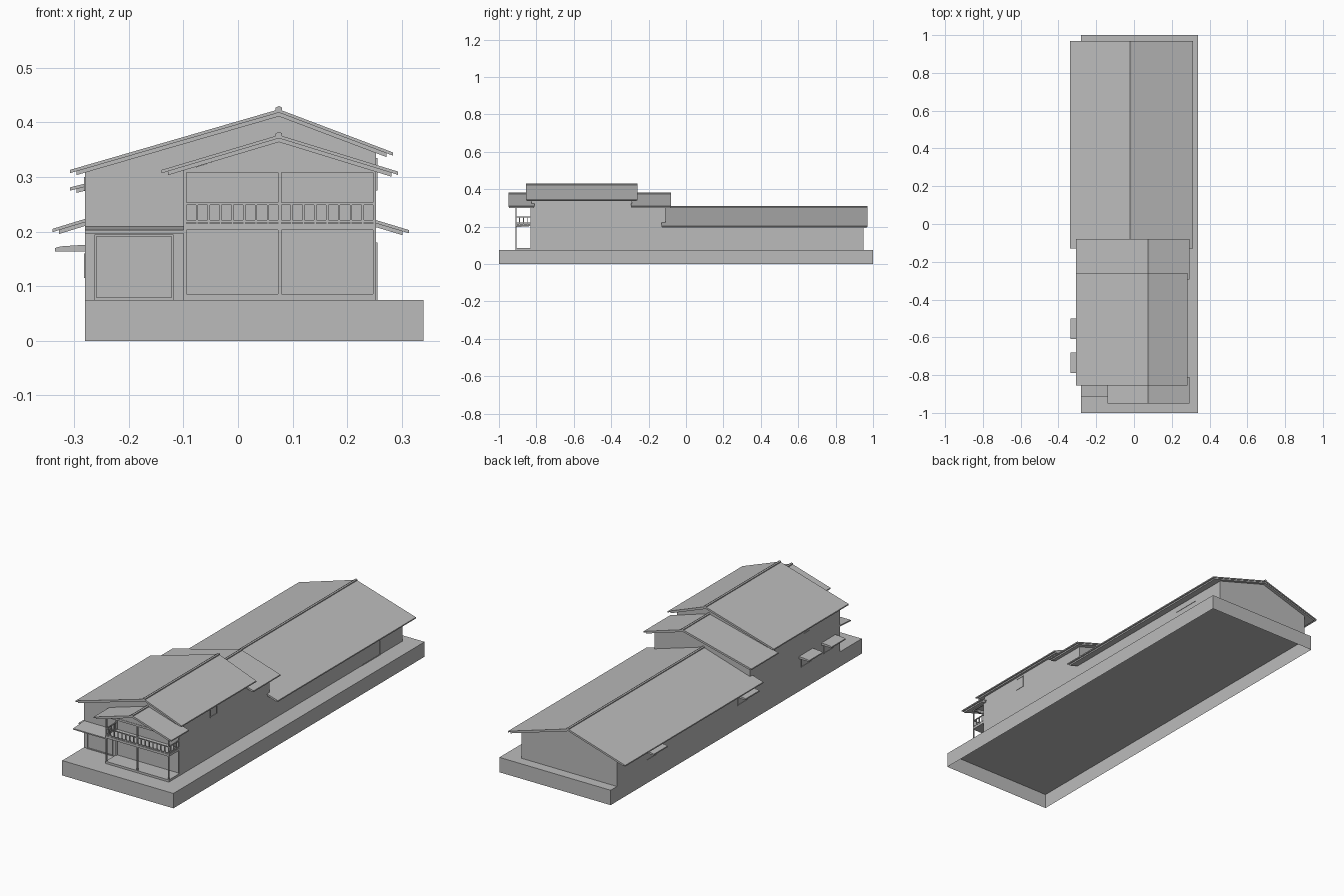
import bpy, bmesh

if "Cube" in bpy.data.objects:
    bpy.data.objects.remove(bpy.data.objects["Cube"])

grey = bpy.data.materials.new("plain_grey")
grey.use_nodes = True
colour = (0.5, 0.5, 0.5, 1)
grey.diffuse_color = colour
grey.node_tree.nodes["Principled BSDF"].inputs["Base Color"].default_value = colour


def finish(name, bm):
    bmesh.ops.recalc_face_normals(bm, faces=bm.faces)
    mesh = bpy.data.meshes.new(name)
    bm.to_mesh(mesh)
    bm.free()
    mesh.materials.append(grey)
    obj = bpy.data.objects.new(name, mesh)
    bpy.context.collection.objects.link(obj)
    return obj


def prism(name, profile, y0, y1):
    """Extrude an x-z profile along y."""
    bm = bmesh.new()
    face = bm.faces.new([bm.verts.new((x, y0, z)) for x, z in profile])
    new = bmesh.ops.extrude_face_region(bm, geom=[face])["geom"]
    verts = [g for g in new if isinstance(g, bmesh.types.BMVert)]
    bmesh.ops.translate(bm, verts=verts, vec=(0, y1 - y0, 0))
    return finish(name, bm)


def box(name, x0, x1, y0, y1, z0, z1):
    return prism(name, [(x0, z0), (x1, z0), (x1, z1), (x0, z1)], y0, y1)


def frame(name, x0, x1, y0, y1, z0, z1, w, along_x):
    """Thin rectangular border on a wall that runs along x or y."""
    box(name + "_sill", x0, x1, y0, y1, z0, z0 + w)
    box(name + "_head", x0, x1, y0, y1, z1 - w, z1)
    if along_x:
        box(name + "_left", x0, x0 + w, y0, y1, z0, z1)
        box(name + "_right", x1 - w, x1, y0, y1, z0, z1)
    else:
        box(name + "_front", x0, x1, y0, y0 + w, z0, z1)
        box(name + "_back", x0, x1, y1 - w, y1, z0, z1)


def gable_roof(name, left, ridge, right, y0, y1):
    """Top sheet, shorter under layer and ridge cap."""
    def layer(label, inset, drop, thick, gap):
        pts = []
        for (x, z), side in ((left, 1), (ridge, 0), (right, -1)):
            slope = (ridge[1] - z) / (abs(ridge[0] - x) or 1)
            pts.append((x + side * inset, z + slope * inset - drop))
        under = [(x, z - thick) for x, z in reversed(pts)]
        prism(name + label, pts + under, y0 + gap, y1 - gap)
    layer("_sheet", 0, 0, 0.006, 0)
    layer("_under_layer", 0.012, 0.006, 0.007, 0.004)
    x, z = ridge
    r = 0.006
    prism(name + "_ridge_cap", [(x - r, z - r), (x + r, z - r), (x + r, z + r / 2),
                                (x, z + r), (x - r, z + r / 2)], y0, y1)


def gable_block(name, left, ridge, right, y0, y1):
    """Solid walls that rise to just below a gable roof."""
    def height(x, eave):
        t = (x - eave[0]) / (ridge[0] - eave[0])
        return eave[1] + t * (ridge[1] - eave[1]) - 0.012
    prism(name, [(WALL_L, GROUND), (WALL_R, GROUND), (WALL_R, height(WALL_R, right)),
                 (ridge[0], ridge[1] - 0.012), (WALL_L, height(WALL_L, left))], y0, y1)


GROUND, WALL_L, WALL_R = 0.075, -0.28, 0.253

# Plinth, open underneath
plinth = box("plinth", -0.28, 0.34, -1, 1, 0, GROUND)
bm = bmesh.new()
bm.from_mesh(plinth.data)
bottom = [f for f in bm.faces if f.calc_center_median().z < 0.001]
bmesh.ops.delete(bm, geom=bottom, context="FACES_ONLY")
bm.to_mesh(plinth.data)
bm.free()

# Blocks with their roofs
main = ((-0.308, 0.313), (0.075, 0.424), (0.284, 0.345))
link = ((-0.308, 0.281), (0.075, 0.377), (0.293, 0.31))
hall = ((-0.34, 0.205), (-0.02, 0.303), (0.313, 0.203))
for name, shape, roof_y, wall_y in (
        ("main", main, (-0.855, -0.26), (-0.825, -0.29)),
        ("link", link, (-0.295, -0.08), (-0.29, -0.11)),
        ("hall", hall, (-0.13, 0.97), (-0.11, 0.95))):
    gable_block(name + "_walls", *shape, *wall_y)
    gable_roof(name + "_roof", *shape, *roof_y)

# Porch roof and gable
gable_roof("porch_roof", (-0.14, 0.313), (0.075, 0.377), (0.293, 0.31), -0.95, -0.81)
prism("porch_gable", [(-0.1, 0.311), (WALL_R, 0.311), (0.075, 0.366)], -0.91, -0.905)

# Porch floors, posts and beams
PX0, PX1, PY0, PY1 = -0.1, 0.253, -0.912, -0.825
box("porch_ground_floor", PX0, PX1, PY0, PY1, GROUND, 0.086)
box("balcony_floor", PX0, PX1, PY0, PY1, 0.203, 0.215)
box("porch_front_beam", PX0, PX1, PY0, PY0 + 0.006, 0.308, 0.318)
for i, x in enumerate((PX0, 0.0735, PX1 - 0.006)):
    box(f"porch_post_{i}", x, x + 0.006, PY0, PY0 + 0.006, GROUND, 0.318)
for side, x in (("left", PX1 - 0.006), ("right", PX0)):
    box(f"porch_{side}_beam", x, x + 0.006, PY0, PY1, 0.306, 0.314)
    box(f"porch_{side}_wall_post", x, x + 0.006, PY1 - 0.006, PY1, GROUND, 0.31)
    for label, z in (("top", 0.249), ("low", 0.217)):
        box(f"{side}_{label}_rail", x, x + 0.005, PY0, PY1, z, z + 0.004)
    for i in range(1, 4):
        y = PY0 + i * (PY1 - PY0) / 4
        box(f"{side}_baluster_{i}", x, x + 0.005, y - 0.002, y + 0.002, 0.215, 0.25)

# Balcony front railing
for label, z in (("top", 0.249), ("low", 0.217)):
    box(f"front_{label}_rail", PX0, PX1, PY0, PY0 + 0.005, z, z + 0.004)
for bay, x0 in enumerate((PX0, 0.0735)):
    for i in range(1, 8):
        x = x0 + 0.003 + i * 0.0217
        box(f"front_baluster_{bay}_{i}", x - 0.002, x + 0.002, PY0, PY0 + 0.005, 0.215, 0.25)

# Front room canopy and shutter frame
bm = bmesh.new()
canopy = box("front_canopy", WALL_L, PX0, -0.912, -0.825, 0.203, 0.209)
for v in canopy.data.vertices:
    if v.co.y < -0.9:
        v.co.z -= 0.006
bm.free()
frame("front_shutter", -0.263, -0.118, -0.829, -0.824, GROUND, 0.195, 0.004, True)

# Awnings over the windows of the straight side
for i, y in enumerate((-0.735, -0.555, -0.05, 0.68)):
    prism(f"side_awning_{i}", [(-0.335, 0.164), (WALL_L, 0.164), (WALL_L, 0.176),
                               (-0.325, 0.173), (-0.335, 0.17)], y - 0.055, y + 0.055)
    frame(f"awning_window_{i}", WALL_L - 0.002, WALL_L + 0.002,
          y - 0.04, y + 0.04, 0.115, 0.16, 0.003, False)

# Small upper windows and hall door panels
for side, x in (("left", WALL_R), ("right", WALL_L)):
    frame(f"{side}_upper_window", x - 0.002, x + 0.002, -0.585, -0.53, 0.275, 0.335 if x > 0 else 0.3,
          0.003, False)
frame("hall_door", WALL_R - 0.002, WALL_R + 0.002, 0.62, 0.77, GROUND, 0.18, 0.003, False)
